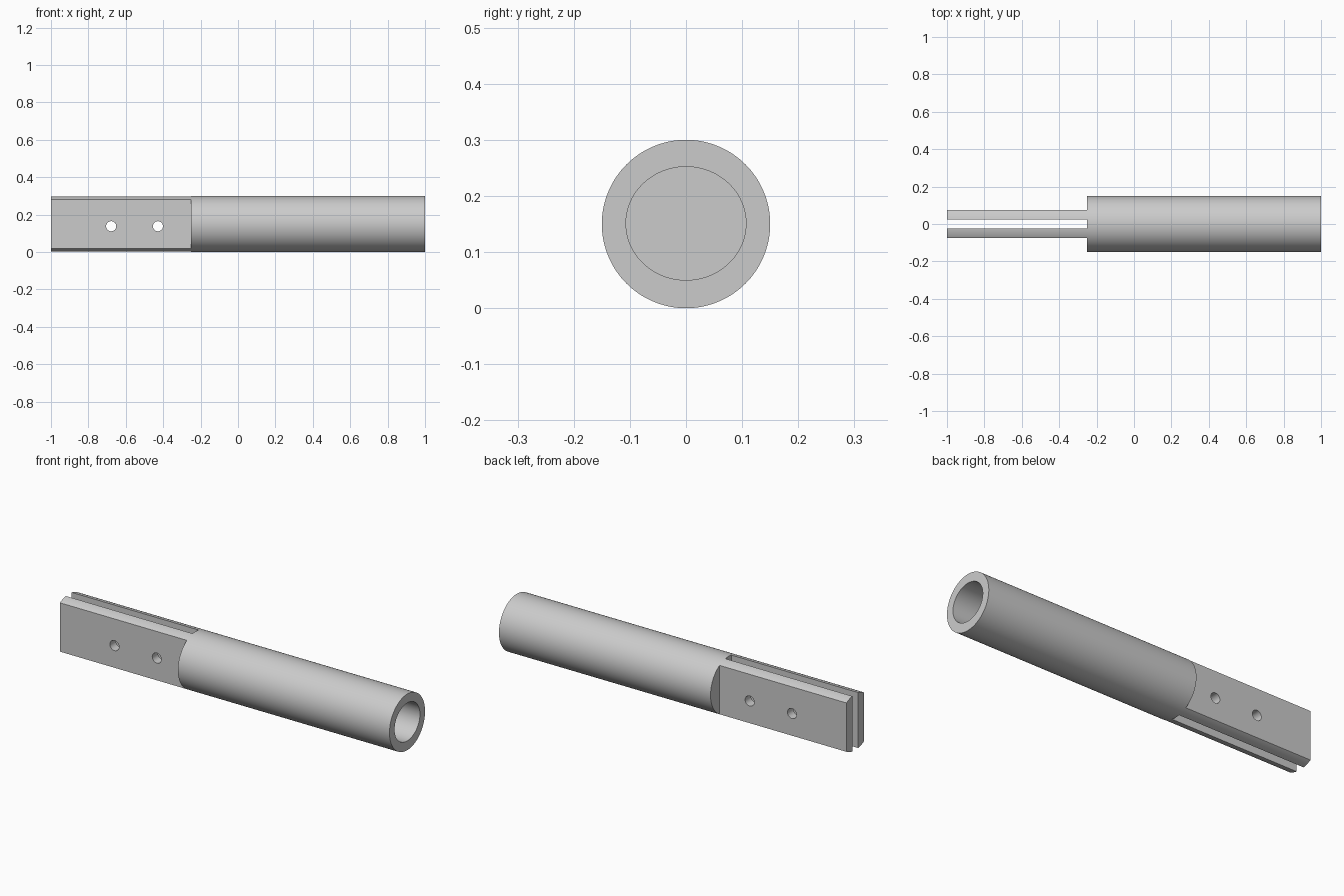
import bpy
import math

cube = bpy.data.objects.get("Cube")
if cube:
    bpy.data.objects.remove(cube, do_unlink=True)

R = 0.15          # tube radius, also the axis height
STEP = -0.25      # where the tube becomes the forked tang
FLAT = 0.074      # half width across the flats
SLOT = 0.025      # half width of the slot

grey = bpy.data.materials.new("plain grey")
grey.use_nodes = True
colour = (0.6, 0.6, 0.6, 1)
grey.diffuse_color = colour
grey.node_tree.nodes["Principled BSDF"].inputs["Base Color"].default_value = colour


def rod(name, radius, depth, location, rotation, sides):
    bpy.ops.mesh.primitive_cylinder_add(vertices=sides, radius=radius, depth=depth,
                                        location=location, rotation=rotation)
    ob = bpy.context.object
    ob.name = name
    ob.data.materials.append(grey)
    return ob


def block(name, x0, x1, y0, y1):
    bpy.ops.mesh.primitive_cube_add(size=1, location=((x0 + x1) / 2, (y0 + y1) / 2, R))
    ob = bpy.context.object
    ob.name = name
    ob.scale = (x1 - x0, y1 - y0, 1)
    ob.data.materials.append(grey)
    return ob


def cut(body, cutter):
    cutter.hide_render = True
    bpy.context.view_layer.objects.active = body
    mod = body.modifiers.new(cutter.name, "BOOLEAN")
    mod.operation = "DIFFERENCE"
    mod.solver = "EXACT"
    mod.object = cutter
    bpy.ops.object.modifier_apply(modifier=mod.name)
    bpy.data.objects.remove(cutter, do_unlink=True)


# Main round bar lying along x
along_x = (0, math.pi / 2, 0)
body = rod("forked_tube", R, 2, (0, 0, R), along_x, 128)

# Blind, slightly oval socket in the right-hand end
socket = rod("socket_cutter", 1, 1.2, (0.6, 0, R + 0.001), along_x, 96)
socket.scale = (0.101, 0.107, 1)
cut(body, socket)

# Two side flats and the slot between the prongs
for side in (-1, 1):
    y0, y1 = sorted((side * FLAT, side * 0.4))
    cut(body, block("flat_cutter", -1.2, STEP, y0, y1))
cut(body, block("slot_cutter", -1.2, STEP, -SLOT, SLOT))

# Two cross holes through both prongs
for x in (-0.678, -0.428):
    cut(body, rod("hole_cutter", 0.027, 0.6, (x, 0, 0.138), (math.pi / 2, 0, 0), 32))

# Smooth round walls, sharp machined edges
bpy.ops.object.select_all(action="DESELECT")
body.select_set(True)
bpy.context.view_layer.objects.active = body
body.data.materials.clear()
body.data.materials.append(grey)
bpy.ops.object.transform_apply(location=True, rotation=True, scale=True)
bpy.ops.object.shade_smooth_by_angle(angle=math.radians(25))
